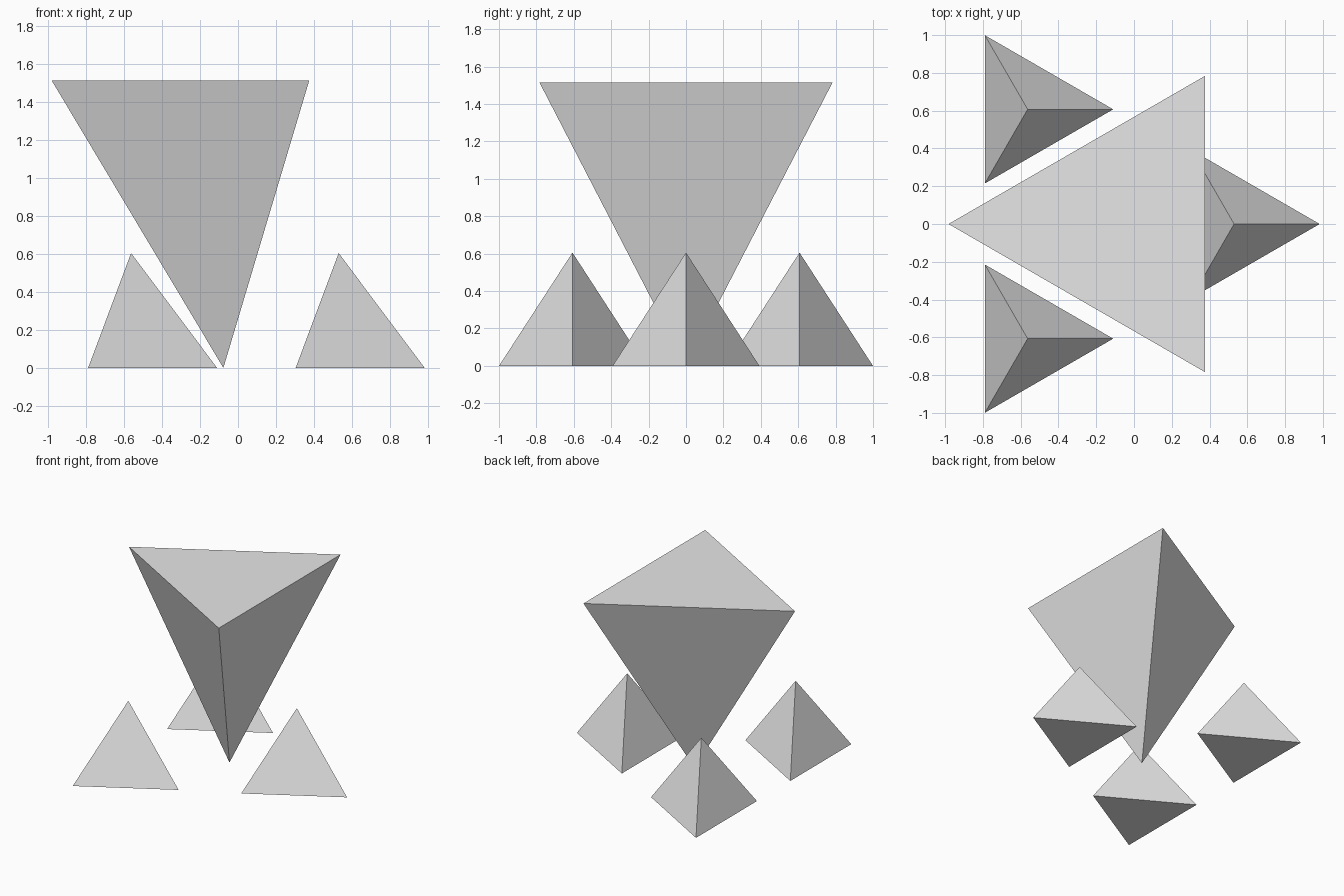
import bpy
import math

cube = bpy.data.objects.get("Cube")
if cube:
    bpy.data.objects.remove(cube, do_unlink=True)

grey = bpy.data.materials.new("light_grey")
grey.use_nodes = True
colour = (0.8, 0.8, 0.8, 1)
grey.diffuse_color = colour
grey.node_tree.nodes["Principled BSDF"].inputs["Base Color"].default_value = colour


def pyramid(name, x, y, radius, height, first_angle, inverted=False):
    """Three-sided pyramid standing on its base, or on its tip if inverted."""
    bottom, top = (0, radius) if inverted else (radius, 0)
    bpy.ops.mesh.primitive_cone_add(vertices=3, radius1=bottom, radius2=top,
                                    depth=height, location=(x, y, height / 2))
    obj = bpy.context.object
    obj.name = name
    # Turn the mesh so that one base corner points along first_angle
    corner = max(obj.data.vertices, key=lambda v: v.co.xy.length).co
    turn = first_angle - math.atan2(corner.y, corner.x)
    obj.rotation_euler.z = turn
    obj.data.materials.append(grey)
    return obj


# Large pyramid balanced on its tip
pyramid("large_inverted_pyramid", -0.077, 0, 0.905, 1.515, math.pi, inverted=True)

# Three small pyramids around it
for name, x, y in (("small_pyramid_front", -0.563, -0.607),
                   ("small_pyramid_back", -0.563, 0.607),
                   ("small_pyramid_left", 0.53, 0)):
    pyramid(name, x, y, 0.453, 0.605, 0)
